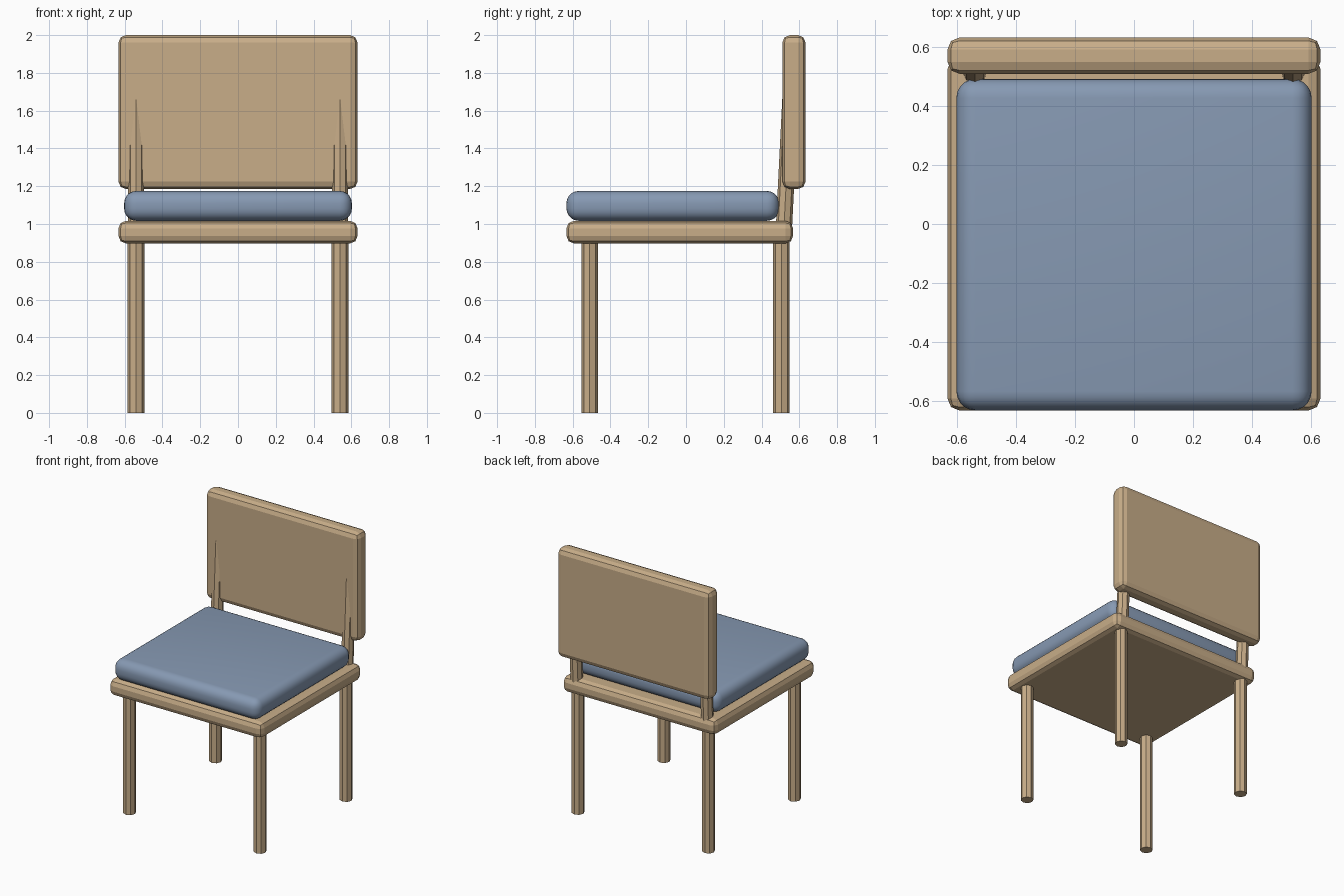
import bpy
import math
from mathutils import Vector

if "Cube" in bpy.data.objects:
    bpy.data.objects.remove(bpy.data.objects["Cube"])


def material(name, color):
    m = bpy.data.materials.new(name)
    m.diffuse_color = color
    m.use_nodes = True
    m.node_tree.nodes["Principled BSDF"].inputs["Base Color"].default_value = m.diffuse_color
    return m


wood = material("wood", (0.58, 0.42, 0.25, 1))
fabric = material("fabric", (0.24, 0.32, 0.45, 1))


def rounded_box(name, lo, hi, bevel, segments, mat, smooth=False):
    lo, hi = Vector(lo), Vector(hi)
    bpy.ops.mesh.primitive_cube_add(size=1, location=(lo + hi) / 2)
    ob = bpy.context.object
    ob.name = name
    ob.scale = hi - lo
    bpy.ops.object.transform_apply(location=False, rotation=False, scale=True)
    mod = ob.modifiers.new("bevel", 'BEVEL')
    mod.width, mod.segments = bevel, segments
    ob.data.materials.append(mat)
    if smooth:
        bpy.ops.object.shade_smooth()
    return ob


def rod(name, a, b, radius):
    # eight-sided rod between two points
    a, b = Vector(a), Vector(b)
    d = b - a
    bpy.ops.mesh.primitive_cylinder_add(vertices=8, radius=radius, depth=d.length,
                                        location=(a + b) / 2)
    ob = bpy.context.object
    ob.name = name
    ob.rotation_euler.x = -math.atan2(d.y, d.z)
    ob.data.materials.append(wood)
    return ob


# seat board, cushion and backrest
rounded_box("seat", (-0.633, -0.633, 0.897), (0.633, 0.567, 1.017), 0.04, 2, wood)
rounded_box("cushion", (-0.603, -0.633, 1.017), (0.603, 0.493, 1.175), 0.065, 5, fabric, True)
rounded_box("backrest", (-0.633, 0.51, 1.185), (0.633, 0.633, 2.0), 0.04, 2, wood)

# legs and leaning back posts
for side, x in (("left", -0.54), ("right", 0.54)):
    rod(f"front_leg_{side}", (x, -0.51, 0), (x, -0.51, 0.93), 0.044)
    rod(f"back_leg_{side}", (x, 0.505, 0), (x, 0.505, 0.93), 0.044)
    rod(f"back_post_{side}", (x, 0.517, 0.95), (x, 0.557, 1.75), 0.043)
